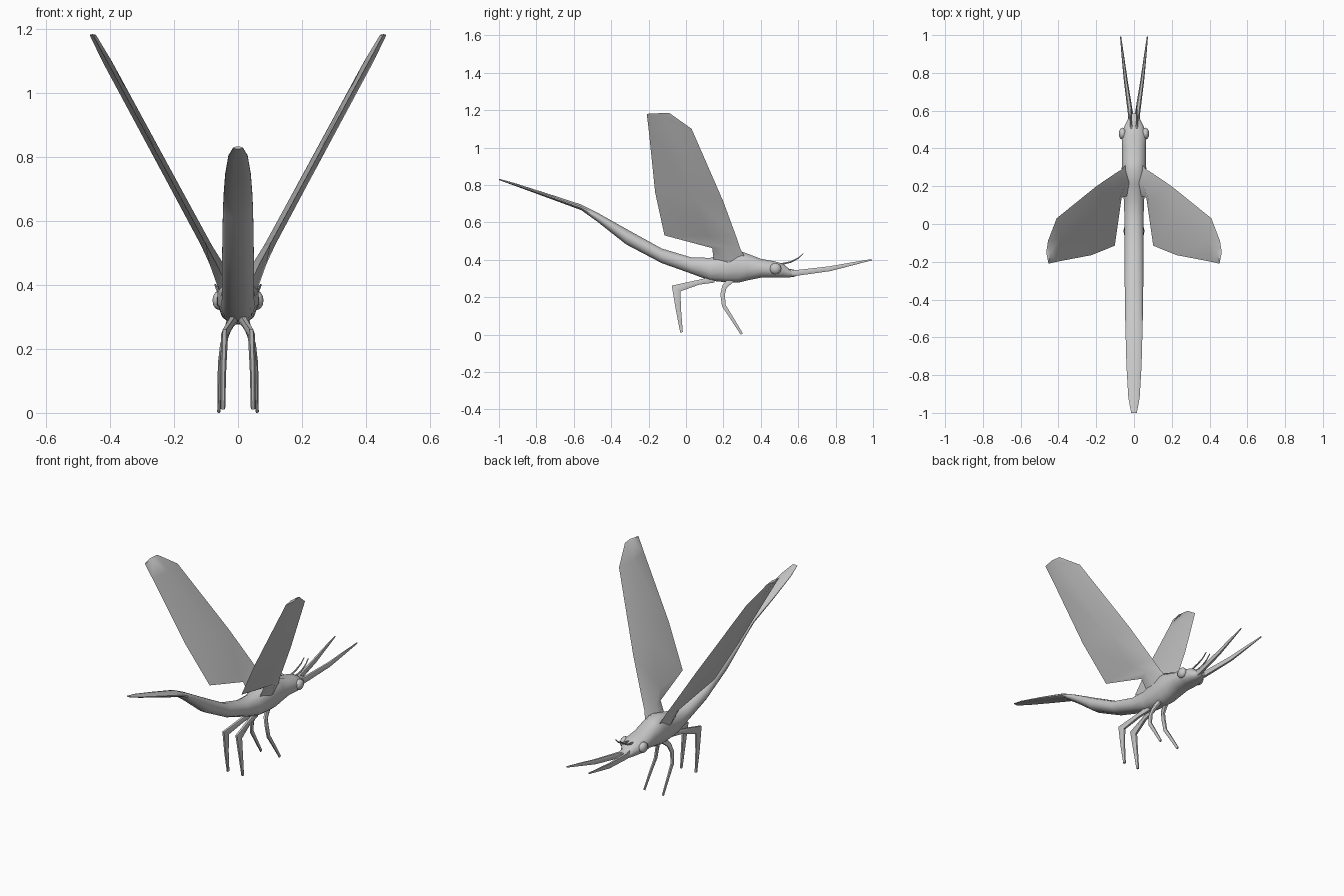
import bpy, bmesh, math
from mathutils import Vector

if "Cube" in bpy.data.objects:
    bpy.data.objects.remove(bpy.data.objects["Cube"])

grey = bpy.data.materials.new("plain_grey")
grey.diffuse_color = (0.58, 0.58, 0.58, 1)
grey.use_nodes = True
grey.node_tree.nodes["Principled BSDF"].inputs["Base Color"].default_value = grey.diffuse_color


def loft(name, rings, mirror=True, angle=50):
    """Skin a list of equal-sized point rings, cap both ends."""
    bm = bmesh.new()
    rows = [[bm.verts.new(p) for p in ring] for ring in rings]
    n = len(rows[0])
    for a, b in zip(rows, rows[1:]):
        for i in range(n):
            j = (i + 1) % n
            bm.faces.new((a[i], a[j], b[j], b[i]))
    bm.faces.new(rows[0])
    bm.faces.new(rows[-1])
    return finish(name, bm, mirror, angle)


def finish(name, bm, mirror, angle):
    bmesh.ops.recalc_face_normals(bm, faces=bm.faces)
    me = bpy.data.meshes.new(name)
    bm.to_mesh(me)
    bm.free()
    me.materials.append(grey)
    ob = bpy.data.objects.new(name, me)
    bpy.context.collection.objects.link(ob)
    bpy.ops.object.select_all(action='DESELECT')
    ob.select_set(True)
    bpy.context.view_layer.objects.active = ob
    bpy.ops.object.shade_smooth_by_angle(angle=math.radians(angle))
    if mirror:
        mod = ob.modifiers.new("Mirror", 'MIRROR')
        mod.use_mirror_merge = False
    return ob


def tube(name, path, sides=6):
    """Tapered limb; path holds (point, half width in x, half width across)."""
    pts = [Vector(p) for p, _, _ in path]
    rings = []
    for k, (_, rx, rt) in enumerate(path):
        before = (pts[k] - pts[max(k - 1, 0)]).normalized()
        after = (pts[min(k + 1, len(pts) - 1)] - pts[k]).normalized()
        side = Vector((1, 0, 0))
        across = (before + after).cross(side).normalized()
        rings.append([pts[k] + side * rx * math.cos(t) + across * rt * math.sin(t)
                      for t in (2 * math.pi * i / sides for i in range(sides))])
    return loft(name, rings)


# Body: upright sections (y, bottom z, top z, half width) from tail to face
sections = [
    (-1.0, .826, .833, .015), (-.92, .797, .811, .030), (-.75, .735, .757, .040),
    (-.56, .665, .695, .045), (-.48, .608, .655, .047), (-.32, .482, .565, .049),
    (-.13, .382, .460, .050), (.03, .325, .412, .050), (.13, .288, .410, .054),
    (.21, .280, .432, .060), (.28, .277, .450, .064), (.33, .290, .432, .064),
    (.40, .304, .405, .062), (.47, .304, .392, .066), (.52, .304, .378, .050),
    (.55, .305, .352, .034), (.585, .310, .345, .022)]
rings = []
for y, lo, hi, w in sections:
    ring = []
    for i in range(12):
        a = math.pi * (i + .5) / 6
        c, s = math.cos(a), math.sin(a)
        ring.append((w * math.copysign(abs(c) ** .8, c) / .97, y,
                     (lo + hi) / 2 + (hi - lo) / 2 * s / .966))
    rings.append(ring)
loft("body", rings, mirror=False)

# Wings: rows of (lead y,z), (middle y,z), (trail y,z), half thickness
rows = [
    ((.33, .385), (.23, .385), (.15, .385), .030),
    ((.29, .46), (.21, .465), (.14, .462), .022),
    ((.268, .525), (.12, .525), (-.115, .53), .017),
    ((.20, .71), (.04, .735), (-.165, .76), .016),
    ((.03, 1.10), (-.08, 1.10), (-.20, 1.10), .015),
    ((-.09, 1.185), (-.15, 1.183), (-.21, 1.18), .010)]


def wing_point(yz, push=0.0):
    y, z = yz
    x = .064 + (z - .46) * .54 if z > .46 else .03 + (z - .385) * .45
    return (x + push, y, z)


loft("wings", [[wing_point(a), wing_point(b, t), wing_point(c), wing_point(b, -t)]
               for a, b, c, t in rows], angle=60)

# Long front feelers
tube("long_feelers", [((.012, .50, .338), .014, .026), ((.018, .58, .328), .014, .018),
                      ((.045, .77, .352), .010, .015), ((.058, .88, .376), .007, .010),
                      ((.071, .993, .400), .003, .004)])

# Short curled feelers on the forehead
tube("short_feelers", [((.014, .50, .375), .006, .006), ((.016, .56, .388), .005, .005),
                       ((.014, .60, .408), .004, .004), ((.013, .627, .433), .003, .002)])

# Rear legs: level thigh, then a wide shin tapering down
tube("rear_legs", [((.012, .15, .295), .014, .020), ((.022, .07, .280), .013, .015),
                   ((.042, -.053, .246), .011, .032), ((.046, -.040, .13), .009, .016),
                   ((.047, -.024, .012), .007, .008)])

# Forward legs: short drop, knee, then an outward shin
tube("forward_legs", [((.018, .25, .300), .015, .020), ((.034, .205, .255), .011, .015),
                      ((.047, .196, .215), .009, .014), ((.054, .202, .155), .009, .012),
                      ((.057, .245, .088), .007, .010), ((.060, .298, .003), .005, .008)])

# Eyes
bm = bmesh.new()
bmesh.ops.create_uvsphere(bm, u_segments=10, v_segments=6, radius=1)
for v in bm.verts:
    v.co = (.060 + .021 * v.co.x, .478 + .032 * v.co.y, .352 + .030 * v.co.z)
finish("eyes", bm, True, 60)
